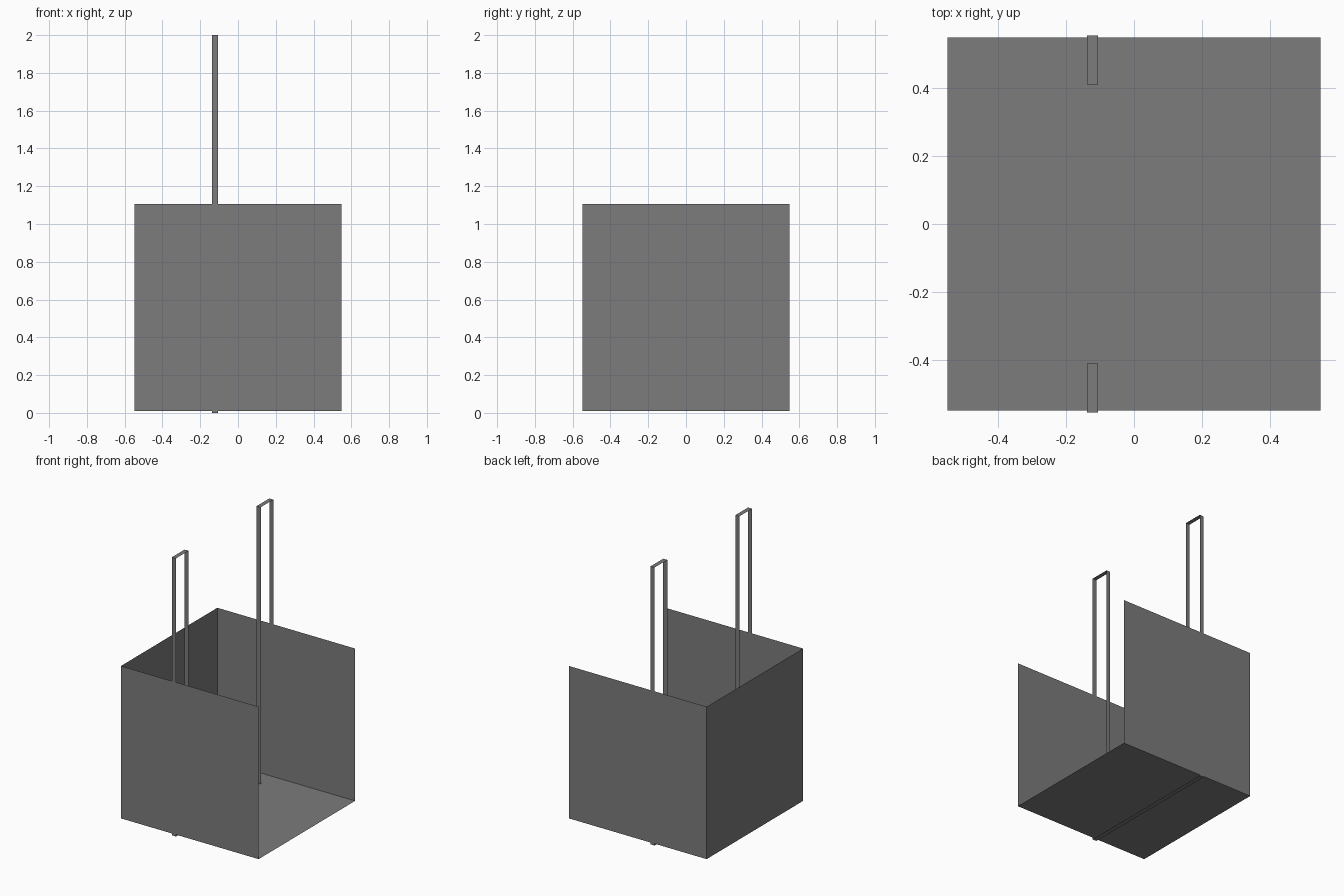
import bpy

if "Cube" in bpy.data.objects:
    bpy.data.objects.remove(bpy.data.objects["Cube"])

HALF = 0.548                 # half width of the box
Z0, Z1 = 0.01, 1.106         # floor and rim heights
STRAP_X = (-0.138, -0.106)   # strap edges
OUT, INN, TOP = 0.5535, 0.41, 2.0

grey = bpy.data.materials.new("mid grey")
grey.diffuse_color = (0.2, 0.2, 0.2, 1)
grey.use_nodes = True
grey.node_tree.nodes["Principled BSDF"].inputs["Base Color"].default_value = grey.diffuse_color


def sheet(name, verts, faces):
    """Thin sheet object made of flat faces."""
    me = bpy.data.meshes.new(name)
    me.from_pydata(verts, [], faces)
    me.materials.append(grey)
    ob = bpy.data.objects.new(name, me)
    bpy.context.collection.objects.link(ob)
    return ob


def wall(name, a, b):
    """Upright panel between two floor corners."""
    sheet(name, [(*a, Z0), (*b, Z0), (*b, Z1), (*a, Z1)], [(0, 1, 2, 3)])


# Open box: floor and three walls, the +x side stays open
fl, fr, br, bl = (-HALF, -HALF), (HALF, -HALF), (HALF, HALF), (-HALF, HALF)
sheet("floor", [(*p, Z0) for p in (fl, fr, br, bl)], [(0, 1, 2, 3)])
wall("front_wall", fl, fr)
wall("back_wall", br, bl)
wall("left_wall", bl, fl)

# Carrying strap: one flat ribbon under the box with a tall loop at each end
half_path = [(INN, Z0), (INN, TOP), (OUT, TOP), (OUT, 0.0)]
path = half_path + [(-y, z) for y, z in reversed(half_path)]
verts = [(x, y, z) for y, z in path for x in STRAP_X]
sheet("strap", verts, [(2 * i, 2 * i + 1, 2 * i + 3, 2 * i + 2)
                       for i in range(len(path) - 1)])
